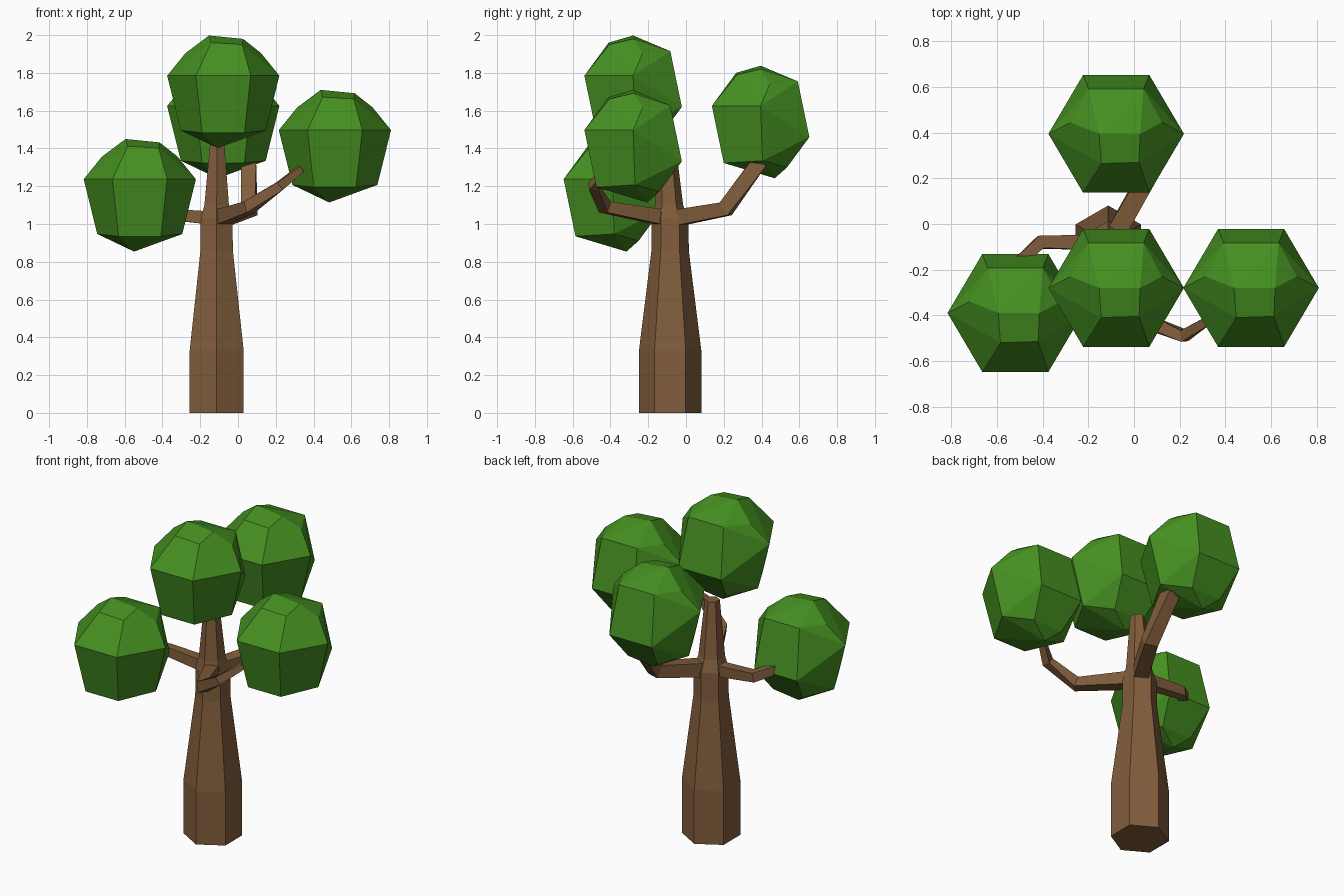
import bpy, bmesh, math
from mathutils import Vector

if "Cube" in bpy.data.objects:
    bpy.data.objects.remove(bpy.data.objects["Cube"])


def material(name, col):
    m = bpy.data.materials.new(name)
    m.diffuse_color = (*col, 1)
    m.use_nodes = True
    m.node_tree.nodes["Principled BSDF"].inputs["Base Color"].default_value = m.diffuse_color
    return m


BARK = material("bark", (0.22, 0.11, 0.045))
LEAF = material("leaf", (0.06, 0.28, 0.015))


def finish(bm, name, mat):
    bmesh.ops.recalc_face_normals(bm, faces=bm.faces[:])
    me = bpy.data.meshes.new(name)
    bm.to_mesh(me)
    bm.free()
    ob = bpy.data.objects.new(name, me)
    bpy.context.collection.objects.link(ob)
    me.materials.append(mat)
    return ob


def tube(name, path, radii, sides, upright=False):
    """Faceted tapering limb through the path points."""
    bm = bmesh.new()
    pts = [Vector(p) for p in path]
    rings = []
    for i, (p, r) in enumerate(zip(pts, radii)):
        if upright:
            u, v, a0 = Vector((1, 0, 0)), Vector((0, 1, 0)), math.pi / 2
        else:
            a, b = pts[max(i - 1, 0)], pts[min(i + 1, len(pts) - 1)]
            d = (p - a).normalized() + (b - p).normalized()
            d.normalize()
            u = d.cross(Vector((0, 0, 1))).normalized()
            v, a0 = u.cross(d), math.pi / sides
        angles = [a0 + 2 * math.pi * k / sides for k in range(sides)]
        rings.append([bm.verts.new(p + r * (u * math.cos(t) + v * math.sin(t))) for t in angles])
    for r0, r1 in zip(rings, rings[1:]):
        for k in range(sides):
            j = (k + 1) % sides
            bm.faces.new((r0[k], r0[j], r1[j], r1[k]))
    bm.faces.new(rings[0])
    bm.faces.new(rings[-1])
    return finish(bm, name, BARK)


# Six-sided trunk narrowing into the leader
C = (-0.113, -0.084)
tube("trunk", [(*C, 0), (*C, 0.33), (*C, 0.86), (*C, 1.03), (-0.113, -0.09, 1.10), (-0.11, -0.1, 1.44)],
     [0.165, 0.165, 0.099, 0.097, 0.075, 0.042], 6, upright=True)

# Four-sided branches
tube("left_branch", [(-0.12, -0.08, 1.03), (-0.41, -0.08, 1.055), (-0.54, -0.2, 1.11)],
     [0.05, 0.04, 0.034], 4)
tube("back_branch", [(-0.09, -0.06, 1.03), (0.06, 0.21, 1.08), (0.055, 0.39, 1.33)],
     [0.06, 0.056, 0.056], 4)
tube("right_branch", [(-0.1, -0.1, 1.03), (0.06, -0.43, 1.09), (0.22, -0.49, 1.2), (0.33, -0.42, 1.29)],
     [0.058, 0.044, 0.035, 0.025], 4)

# Faceted foliage: mirrored pairs (x, y, z) plus single top and bottom corners
PAIRS = [(.145, -.258, .085), (.297, 0, .085), (.12, .197, .215), (.145, .258, -.08),
         (.112, -.195, -.217), (.225, .01, -.205), (.2, .05, .205), (.1, .14, -.24)]
SINGLE = [(-.075, 0, .298), (.105, 0, .28), (-.065, -.13, .26), (.1, -.125, .25), (-.03, .075, -.298)]


def foliage(name, centre):
    bm = bmesh.new()
    c = Vector(centre)
    for p in PAIRS:
        for s in (-1, 1):
            bm.verts.new(c + Vector((s * p[0], p[1], p[2])))
    for p in SINGLE:
        bm.verts.new(c + Vector(p))
    res = bmesh.ops.convex_hull(bm, input=bm.verts[:])
    loose = [v for v in bm.verts if not v.link_faces]
    bmesh.ops.delete(bm, geom=loose, context='VERTS')
    bmesh.ops.dissolve_limit(bm, angle_limit=math.radians(6), verts=bm.verts[:], edges=bm.edges[:])
    return finish(bm, name, LEAF)


for name, centre in [("left_foliage", (-0.52, -0.39, 1.152)), ("top_foliage", (-0.078, -0.28, 1.70)),
                     ("right_foliage", (0.513, -0.28, 1.412)), ("back_foliage", (-0.078, 0.395, 1.54))]:
    foliage(name, centre)
